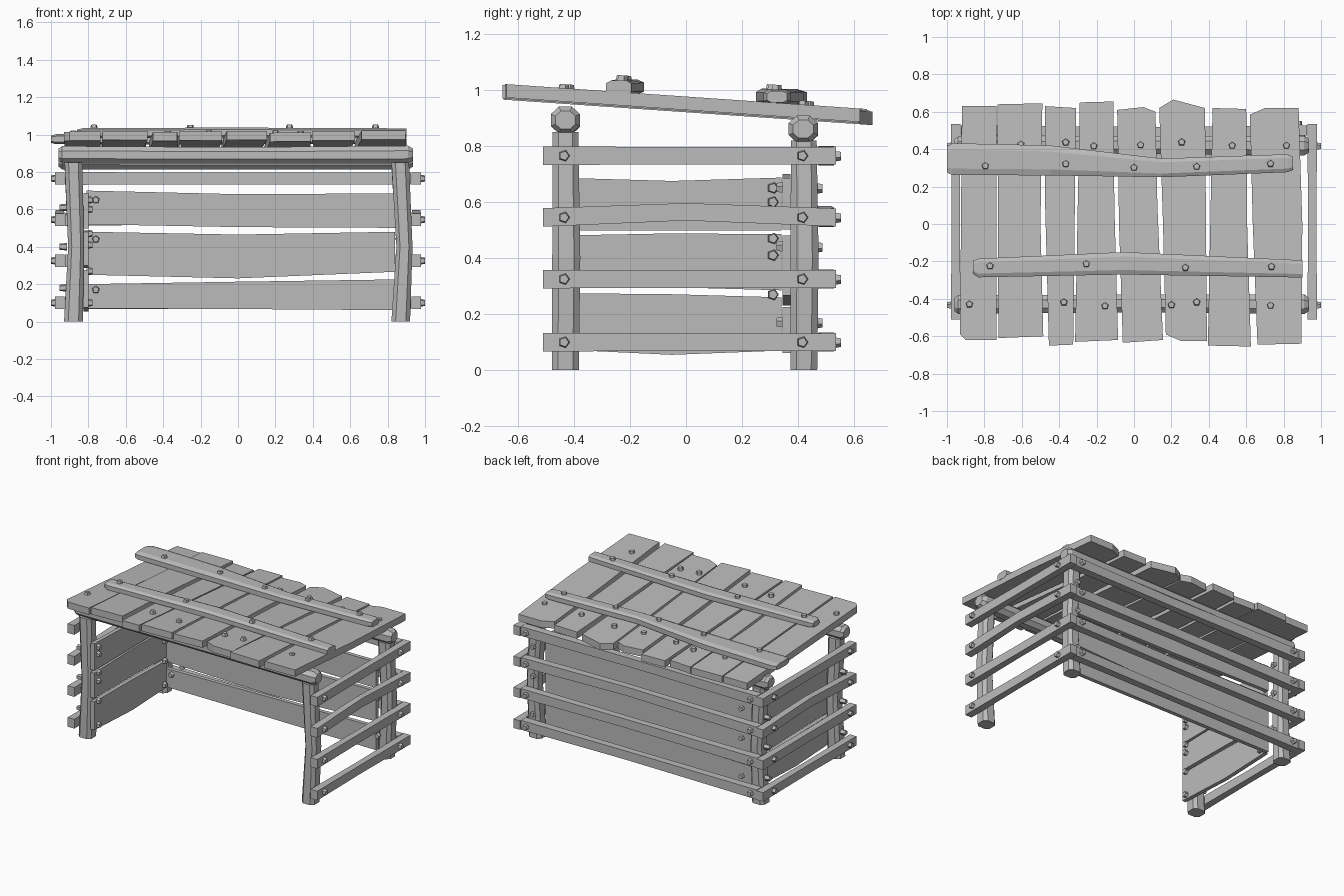
import bpy, bmesh, math
from mathutils import Vector

cube = bpy.data.objects.get("Cube")
if cube:
    bpy.data.objects.remove(cube)

wood = bpy.data.materials.new("plain_grey")
wood.use_nodes = True
GREY = (0.5, 0.5, 0.5, 1)
wood.diffuse_color = GREY
wood.node_tree.nodes["Principled BSDF"].inputs["Base Color"].default_value = GREY


def finish(name, bm):
    bmesh.ops.recalc_face_normals(bm, faces=bm.faces[:])
    mesh = bpy.data.meshes.new(name)
    bm.to_mesh(mesh)
    bm.free()
    mesh.materials.append(wood)
    obj = bpy.data.objects.new(name, mesh)
    bpy.context.collection.objects.link(obj)
    return obj


def place(axis, t, u, v):
    """Point at t along the axis, with u and v on the two remaining axes."""
    return [(t, u, v), (u, t, v), (u, v, t)][axis]


def beam(name, axis, stations, chamfer=0.0):
    """Loft of rectangles (t, u, v, half_u, half_v); chamfer cuts the corners."""
    c = 1 - chamfer
    if chamfer:
        section = [(1, c), (c, 1), (-c, 1), (-1, c), (-1, -c), (-c, -1), (c, -1), (1, -c)]
    else:
        section = [(1, 1), (-1, 1), (-1, -1), (1, -1)]
    bm = bmesh.new()
    rings = [[bm.verts.new(place(axis, t, u + a * hu, v + b * hv)) for a, b in section]
             for t, u, v, hu, hv in stations]
    n = len(section)
    for low, high in zip(rings, rings[1:]):
        for i in range(n):
            j = (i + 1) % n
            bm.faces.new((low[i], low[j], high[j], high[i]))
    bm.faces.new(rings[0])
    bm.faces.new(rings[-1])
    return finish(name, bm)


def bolt(name, position, direction, height=0.022):
    """Five-sided bolt head with a slightly narrower cap."""
    bm = bmesh.new()
    bmesh.ops.create_cone(bm, cap_ends=True, segments=5, radius1=0.021,
                          radius2=0.017, depth=height)
    rotation = Vector((0, 0, 1)).rotation_difference(Vector(direction))
    for vert in bm.verts:
        vert.co = rotation @ (vert.co + Vector((0, 0, height / 2))) + Vector(position)
    return finish(name, bm)


def roof_top(y):
    return 0.972 - 0.069 * y


def plank(name, outline, lift=0.0, thickness=0.048):
    """Roof plank: an outline seen from above, laid on the roof slope."""
    bm = bmesh.new()
    top = [bm.verts.new((x, y, roof_top(y) + lift)) for x, y in outline]
    low = [bm.verts.new((x, y, roof_top(y) + lift - thickness)) for x, y in outline]
    bm.faces.new(top)
    bm.faces.new(low)
    n = len(top)
    for i in range(n):
        j = (i + 1) % n
        bm.faces.new((top[i], top[j], low[j], low[i]))
    return finish(name, bm)


# Corner posts, each a little crooked
for side, label in ((-1, "right"), (1, "left")):
    for y, height, depth in ((-0.43, 0.85, "front"), (0.42, 0.82, "back")):
        lean = 0.01 if side < 0 else 0.015
        x = side * 0.875
        beam(f"{depth}_{label}_post", 2, [
            (0, x - 0.005, y, 0.05, 0.048),
            (0.4, x + lean, y + 0.003, 0.043, 0.05),
            (height, x - lean / 2, y, 0.047, 0.046)], 0.45)

# Round logs under the roof
for name, y, z in (("front_log", -0.43, 0.892), ("back_log", 0.418, 0.86)):
    beam(name, 0, [
        (-0.96, y, z, 0.036, 0.032), (-0.94, y, z, 0.05, 0.046),
        (0, y + 0.005, z - 0.004, 0.047, 0.044),
        (0.91, y, z, 0.052, 0.048), (0.935, y, z, 0.036, 0.032)], 0.55)

# Outer rails on both sides and the back, with their bolts
RAILS = [(0.1, 0), (0.325, 0), (0.545, 0.02), (0.765, 0)]
for number, (z, bow) in enumerate(RAILS, 1):
    for side, label in ((-1, "right"), (1, "left")):
        x = side * 0.953
        beam(f"{label}_rail_{number}", 1, [
            (-0.51, x, z, 0.026, 0.033), (0, x, z + bow, 0.022, 0.031),
            (0.535, x, z, 0.026, 0.032)])
        for y in (-0.435, 0.415):
            bolt(f"{label}_rail_bolt", (side * 0.978, y, z), (side, 0, 0))
        bolt("back_rail_bolt", (side * 0.88, 0.53, z), (0, 1, 0))
    beam(f"back_rail_{number}", 0, [
        (-0.925, 0.5, z, 0.028, 0.034), (0.1, 0.495, z + bow / 2, 0.024, 0.031),
        (0.925, 0.5, z, 0.028, 0.033)])

# Wide boards inside the back: left, middle and right (centre, half height)
BACK = [((0.135, 0.065), (0.14, 0.073), (0.143, 0.082)),
        ((0.365, 0.115), (0.348, 0.117), (0.373, 0.107)),
        ((0.61, 0.09), (0.593, 0.088), (0.593, 0.092))]
for number, heights in enumerate(BACK, 1):
    beam(f"back_board_{number}", 0, [
        (x, 0.358, z, 0.014, h) for x, (z, h) in zip((-0.81, 0.0, 0.84), heights)])

# Wide boards inside the right wall
WALL = [((0.175, 0.1), (0.163, 0.108), (0.165, 0.095)),
        ((0.39, 0.09), (0.392, 0.096), (0.385, 0.1)),
        ((0.592, 0.095), (0.587, 0.088), (0.593, 0.094))]
for number, heights in enumerate(WALL, 1):
    beam(f"wall_board_{number}", 1, [
        (y, -0.812, z, 0.014, h) for y, (z, h) in zip((-0.47, -0.05, 0.34), heights)])

# Board bolts, showing on both faces of the posts
for z in (0.17, 0.44, 0.65):
    for x in (-0.76, 0.86):
        bolt("back_board_bolt", (x, 0.345, z), (0, -1, 0))
        bolt("back_board_bolt_end", (x * 1.01, 0.465, z), (0, 1, 0))
for z in (0.1, 0.27, 0.41, 0.47, 0.6, 0.65):
    for y in (-0.43, 0.31):
        bolt("wall_board_bolt", (-0.799, y, z), (1, 0, 0))
for z in (0.18, 0.4, 0.61):
    for y in (-0.43, 0.42):
        bolt("wall_board_bolt_end", (-0.915, y, z), (-1, 0, 0), 0.04)

# Uneven roof planks
PLANKS = [
    [(-0.93, -0.59), (-0.9, -0.62), (-0.735, -0.62), (-0.735, 0.63), (-0.92, 0.63)],
    [(-0.725, -0.61), (-0.485, -0.6), (-0.5, 0), (-0.49, 0.645), (-0.73, 0.64)],
    [(-0.455, -0.65), (-0.325, -0.645), (-0.31, 0.62), (-0.475, 0.63), (-0.475, 0.1)],
    [(-0.315, -0.63), (-0.085, -0.62), (-0.105, 0.1), (-0.11, 0.655), (-0.29, 0.65)],
    [(-0.06, -0.635), (0.155, -0.62), (0.125, 0.1), (0.115, 0.6), (0.05, 0.625),
     (-0.09, 0.61), (-0.08, 0)],
    [(0.17, -0.59), (0.25, -0.625), (0.39, -0.625), (0.38, 0.62), (0.21, 0.665),
     (0.135, 0.62), (0.155, 0)],
    [(0.395, -0.65), (0.625, -0.655), (0.605, 0), (0.6, 0.615), (0.42, 0.62)],
    [(0.66, -0.645), (0.895, -0.64), (0.9, 0), (0.88, 0.62), (0.7, 0.62),
     (0.62, 0.585), (0.635, 0)]]
for number, outline in enumerate(PLANKS, 1):
    plank(f"roof_plank_{number}", outline, lift=0.004 * (number % 3 - 1))

# Two battens across the roof
beam("back_batten", 0, [
    (-1.0, 0.345, 0.975, 0.07, 0.02), (-0.97, 0.347, 0.975, 0.085, 0.027),
    (-0.45, 0.34, 0.975, 0.08, 0.028), (0.15, 0.3, 0.976, 0.05, 0.028),
    (0.82, 0.325, 0.975, 0.048, 0.026), (0.85, 0.325, 0.975, 0.036, 0.02)], 0.4)
beam("front_batten", 0, [
    (-0.86, -0.23, 1.008, 0.035, 0.018), (-0.83, -0.235, 1.008, 0.05, 0.026),
    (-0.05, -0.21, 1.01, 0.06, 0.027), (0.9, -0.24, 1.008, 0.046, 0.025)], 0.4)

# Roof bolts: front row and back row on planks, then both battens
ROOF_BOLTS = [
    (0, -0.43, (-0.88, -0.375, -0.155, 0.2, 0.335, 0.73)),
    (0, 0.425, (-0.605, -0.365, -0.215, 0.035, 0.255, 0.525, 0.815)),
    (0.05, 0.31, (-0.795, -0.365, 0, 0.335, 0.73)),
    (0.046, -0.225, (-0.77, -0.255, 0.275, 0.735))]
for lift, y, places in ROOF_BOLTS:
    for i, x in enumerate(places):
        yy = y + 0.012 * math.sin(2 * i)
        bolt("roof_bolt", (x, yy, roof_top(yy) + lift - 0.004), (0, 0.069, 1))
